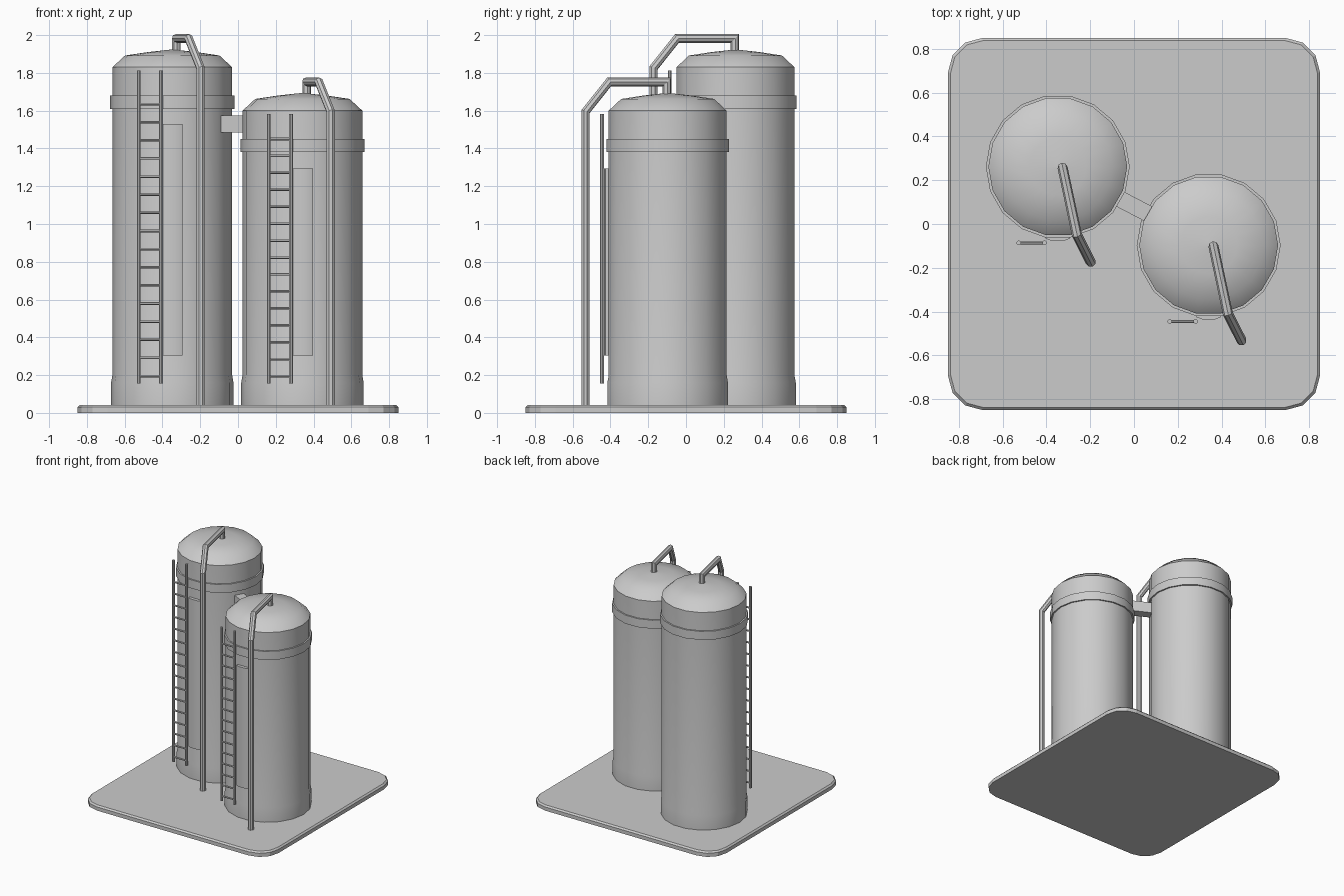
import bpy, bmesh, math
from mathutils import Vector

if "Cube" in bpy.data.objects:
    bpy.data.objects.remove(bpy.data.objects["Cube"])

grey = bpy.data.materials.new("plain grey")
grey.use_nodes = True
COLOUR = (0.6, 0.6, 0.6, 1)
grey.diffuse_color = COLOUR
grey.node_tree.nodes["Principled BSDF"].inputs["Base Color"].default_value = COLOUR
FLOOR = 0.042


def finish(bm, name, smooth=None):
    bmesh.ops.recalc_face_normals(bm, faces=bm.faces)
    mesh = bpy.data.meshes.new(name)
    bm.to_mesh(mesh)
    bm.free()
    mesh.materials.append(grey)
    ob = bpy.data.objects.new(name, mesh)
    bpy.context.collection.objects.link(ob)
    if smooth:
        bpy.ops.object.select_all(action='DESELECT')
        ob.select_set(True)
        bpy.context.view_layer.objects.active = ob
        bpy.ops.object.shade_smooth_by_angle(angle=math.radians(smooth))
    return ob


def loft(bm, rings):
    """Skin a list of equal-length point rings and cap both ends."""
    loops = [[bm.verts.new(p) for p in ring] for ring in rings]
    n = len(loops[0])
    for a, b in zip(loops, loops[1:]):
        for i in range(n):
            j = (i + 1) % n
            bm.faces.new((a[i], a[j], b[j], b[i]))
    bm.faces.new(loops[0])
    bm.faces.new(loops[-1])


def circle(cx, cy, z, r, n=18):
    return [(cx + r * math.cos(math.tau * i / n), cy + r * math.sin(math.tau * i / n), z)
            for i in range(n)]


def tube(bm, path, r, n=8):
    """Sweep a polygon along a path with mitred corners."""
    pts = [Vector(p) for p in path]
    dirs = [(b - a).normalized() for a, b in zip(pts, pts[1:])]
    side = dirs[0].orthogonal().normalized()
    other = dirs[0].cross(side)
    ring = [pts[0] + r * (math.cos(t) * side + math.sin(t) * other)
            for t in (math.tau * (i + 0.5) / n for i in range(n))]
    rings = [ring]
    for k, d in enumerate(dirs):
        normal = (d + dirs[min(k + 1, len(dirs) - 1)]).normalized()
        ring = [p + d * ((pts[k + 1] - p).dot(normal) / d.dot(normal)) for p in ring]
        rings.append(ring)
    loft(bm, rings)


def rounded_square(half, radius, z, steps=3):
    pts = []
    for q in range(4):
        mid = math.pi * (q / 2 + 0.25)
        cx = math.copysign(half - radius, math.cos(mid))
        cy = math.copysign(half - radius, math.sin(mid))
        for s in range(steps + 1):
            a = math.pi / 2 * (q + s / steps)
            pts.append((cx + radius * math.cos(a), cy + radius * math.sin(a), z))
    return pts


# Ground slab with a chamfered rim
bm = bmesh.new()
loft(bm, [rounded_square(0.85, 0.16, 0), rounded_square(0.85, 0.16, 0.03),
          rounded_square(0.838, 0.15, FLOOR)])
finish(bm, "base_slab")


def silo(label, cx, cy, shoulder, band_z, rungs, panel_top):
    # Shell: flared foot, straight wall, shallow dome
    bm = bmesh.new()
    profile = [(0.324, FLOOR), (0.324, 0.16), (0.317, 0.2), (0.317, shoulder),
               (0.25, shoulder + 0.062), (0.13, shoulder + 0.08), (0.012, shoulder + 0.093)]
    loft(bm, [circle(cx, cy, z, r) for r, z in profile])
    finish(bm, label + "_silo_shell", 35)

    # Reinforcing band
    bm = bmesh.new()
    loft(bm, [circle(cx, cy, z, 0.3285) for z in (band_z, band_z + 0.07)])
    finish(bm, label + "_silo_band", 35)

    # Filling pipe, from the ground over the shoulder into the dome
    top = shoulder + 0.152
    bm = bmesh.new()
    tube(bm, [(cx + 0.15, cy - 0.435, FLOOR - 0.01), (cx + 0.15, cy - 0.435, shoulder - 0.005),
              (cx + 0.087, cy - 0.31, top), (cx + 0.022, cy - 0.005, top),
              (cx + 0.022, cy - 0.005, shoulder + 0.06)], 0.023)
    finish(bm, label + "_filling_pipe")

    # Ladder
    bm = bmesh.new()
    x0, x1, y = cx - 0.178, cx - 0.06, cy - 0.348
    for x in (x0, x1):
        tube(bm, [(x, y, 0.155), (x, y, shoulder - 0.017)], 0.0105)
    for i in range(rungs):
        z = 0.195 + (shoulder - 0.195 - 0.195 + 0.045 * (rungs < 16)) * i / (rungs - 1)
        tube(bm, [(x0, y, z), (x1, y, z)], 0.007, 6)
    finish(bm, label + "_ladder")

    # Raised front panel
    bm = bmesh.new()
    outline = [(-0.055, -0.29), (-0.055, -0.329), (-0.03, -0.338),
               (0.03, -0.338), (0.055, -0.329), (0.055, -0.29)]
    loft(bm, [[(cx + x, cy + y, z) for x, y in outline] for z in (0.305, panel_top)])
    finish(bm, label + "_front_panel", 30)


TALL, SHORT = Vector((-0.348, 0.262, 0)), Vector((0.341, -0.097, 0))
silo("tall", TALL.x, TALL.y, 1.83, 1.61, 16, 1.53)
silo("short", SHORT.x, SHORT.y, 1.6, 1.38, 15, 1.295)

# Bridge duct joining the two silos
run = (SHORT - TALL).normalized()
across = Vector((-run.y, run.x, 0)) * 0.038
ends = [TALL + run * 0.29, SHORT - run * 0.29]
bm = bmesh.new()
loft(bm, [[p + across * s + Vector((0, 0, z)) for s, z in
           ((-1, 1.485), (1, 1.485), (1, 1.575), (-1, 1.575))] for p in ends])
finish(bm, "bridge_duct")
